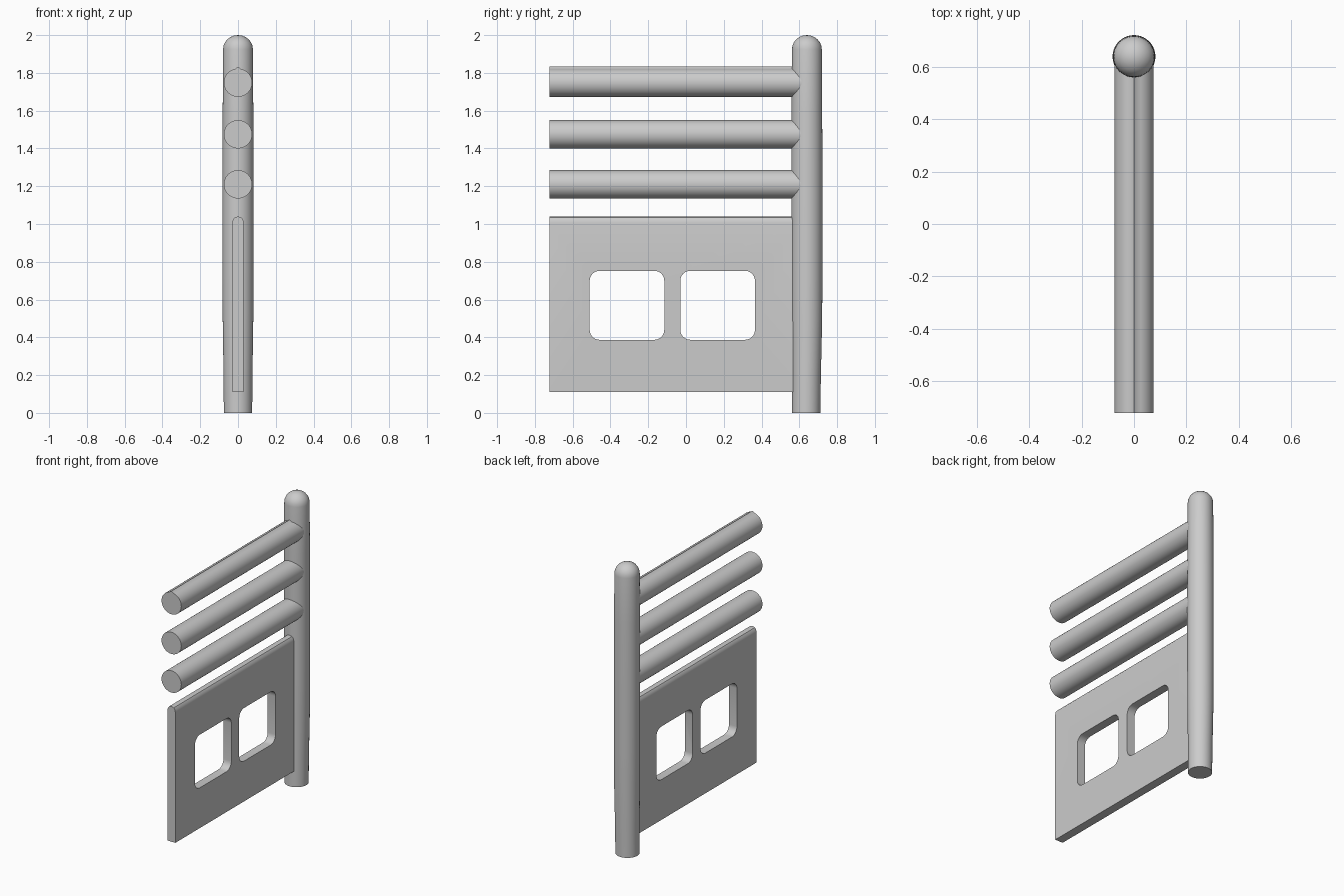
import bpy, bmesh, math

if "Cube" in bpy.data.objects:
    bpy.data.objects.remove(bpy.data.objects["Cube"])

Y0, POST_Y = -0.723, 0.64


def make_object(name, bm, smooth=True):
    bmesh.ops.recalc_face_normals(bm, faces=bm.faces)
    mesh = bpy.data.meshes.new(name)
    bm.to_mesh(mesh)
    bm.free()
    ob = bpy.data.objects.new(name, mesh)
    bpy.context.collection.objects.link(ob)
    bpy.ops.object.select_all(action='DESELECT')
    ob.select_set(True)
    bpy.context.view_layer.objects.active = ob
    if smooth:
        bpy.ops.object.shade_smooth_by_angle(angle=math.radians(35))
    return ob


def prism(name, outline, offset, smooth=True):
    """Closed outline swept along an offset vector."""
    bm = bmesh.new()
    face = bm.faces.new([bm.verts.new(p) for p in outline])
    top = bmesh.ops.extrude_face_region(bm, geom=[face], use_keep_orig=True)
    verts = [v for v in top["geom"] if isinstance(v, bmesh.types.BMVert)]
    bmesh.ops.translate(bm, verts=verts, vec=offset)
    return make_object(name, bm, smooth)


# Tall post: gently swelling shaft with a domed top
SEG = 40
profile = [(0.075, 0.0), (0.0765, 0.2), (0.081, 0.5), (0.082, 0.75),
           (0.082, 1.3), (0.081, 1.6), (0.079, 1.925)]
profile += [(0.079 * math.cos(a), 1.925 + 0.075 * math.sin(a))
            for a in (math.radians(d) for d in range(15, 90, 15))]
bm = bmesh.new()
rings = []
for r, z in profile:
    cy = POST_Y - 0.004 * max(0, 1 - z / 0.5)
    rings.append([bm.verts.new((r * math.cos(2 * math.pi * i / SEG),
                                cy + r * math.sin(2 * math.pi * i / SEG), z))
                  for i in range(SEG)])
for a, b in zip(rings, rings[1:]):
    for i in range(SEG):
        j = (i + 1) % SEG
        bm.faces.new((a[i], a[j], b[j], b[i]))
bm.faces.new(rings[0])
tip = bm.verts.new((0, POST_Y, 2.0))
for i in range(SEG):
    bm.faces.new((rings[-1][i], rings[-1][(i + 1) % SEG], tip))
make_object("post", bm)

# Three round rails, the top one with a slight ridge
for name, z, ridge in (("lower_rail", 1.21, 0), ("middle_rail", 1.475, 0),
                       ("upper_rail", 1.748, 0.01)):
    r = 0.075
    outline = []
    for i in range(36):
        a = 2 * math.pi * i / 36
        lift = ridge if i == 9 else 0
        outline.append((r * math.cos(a), Y0, z + r * math.sin(a) + lift))
    prism(name, outline, (0, 0.625 - Y0, 0))

# Board panel with a rounded top edge
half = [(0.03, 0.11), (0.03, 1.005), (0.027, 1.022), (0.018, 1.035)]
outline = [(x, Y0, z) for x, z in half] + [(0, Y0, 1.04)]
outline += [(-x, Y0, z) for x, z in reversed(half)]
panel = prism("panel", outline, (0, 0.625 - Y0, 0), smooth=False)

# Two rounded window openings cut through the panel
R = 0.052
for y1, y2 in ((-0.51, -0.115), (-0.03, 0.365)):
    z1, z2 = 0.387, 0.752
    corners = [(y2 - R, z2 - R), (y1 + R, z2 - R), (y1 + R, z1 + R), (y2 - R, z1 + R)]
    outline = []
    for k, (cy, cz) in enumerate(corners):
        for s in range(7):
            a = math.radians(90 * k + 15 * s)
            outline.append((-0.1, cy + R * math.cos(a), cz + R * math.sin(a)))
    cutter = prism("window_cutter", outline, (0.2, 0, 0), smooth=False)
    cutter.hide_render = True
    mod = panel.modifiers.new("window", 'BOOLEAN')
    mod.operation = 'DIFFERENCE'
    mod.solver = 'EXACT'
    mod.object = cutter
    bpy.context.view_layer.objects.active = panel
    bpy.ops.object.modifier_apply(modifier=mod.name)
    bpy.data.objects.remove(cutter, do_unlink=True)

bpy.ops.object.select_all(action='DESELECT')
panel.select_set(True)
bpy.context.view_layer.objects.active = panel
bpy.ops.object.shade_smooth_by_angle(angle=math.radians(35))
